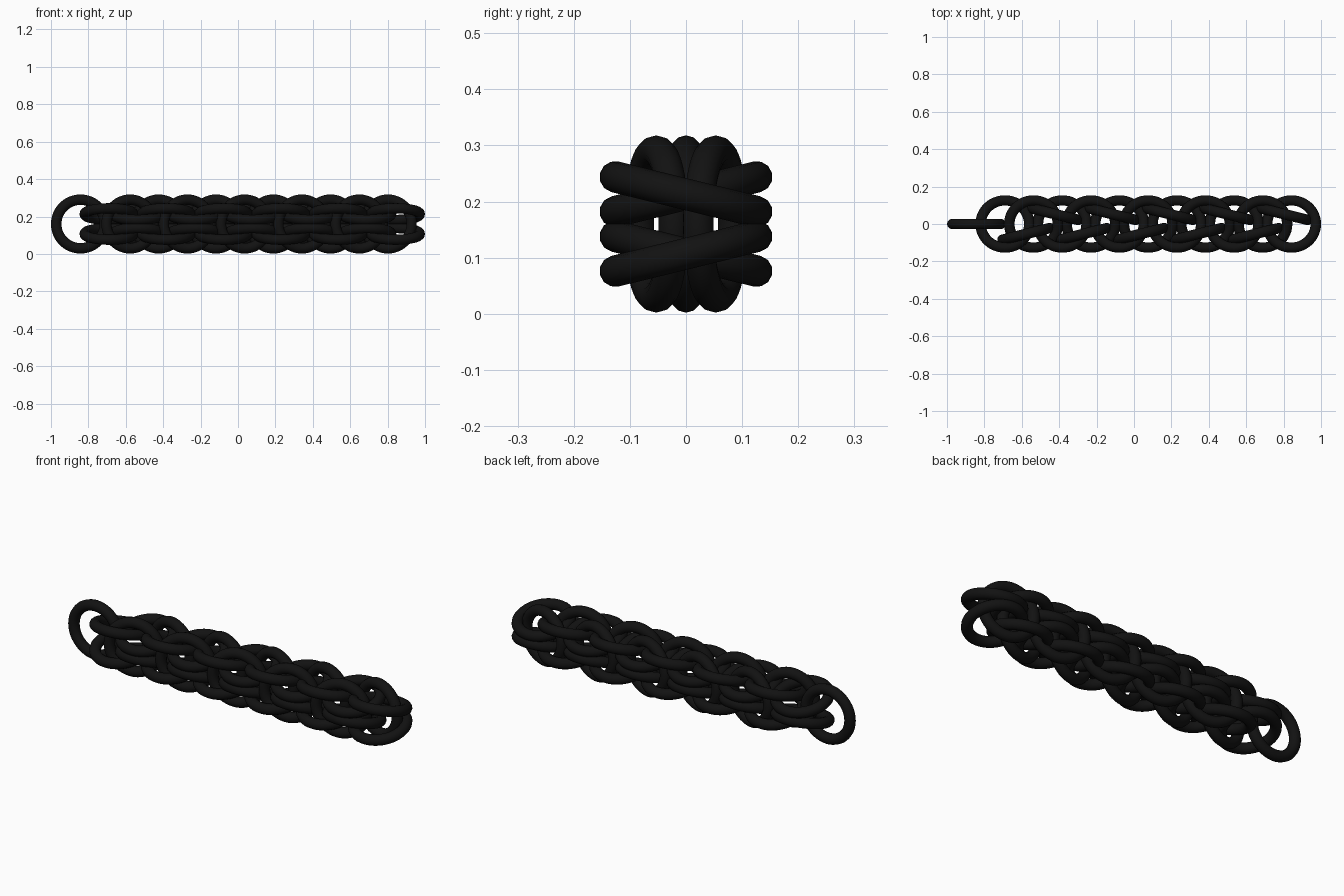
import bpy
from math import radians

if "Cube" in bpy.data.objects:
    bpy.data.objects.remove(bpy.data.objects["Cube"])

R, r = 0.13, 0.028      # ring radius, wire radius
PITCH = 0.1532          # spacing along the chain
MID = 0.16              # height of the chain axis
LEAN = radians(13.8)

black = bpy.data.materials.new("black_metal")
black.diffuse_color = (0.006, 0.006, 0.006, 1)
black.use_nodes = True
black.node_tree.nodes["Principled BSDF"].inputs["Base Color"].default_value = black.diffuse_color


def ring(name, loc, rot):
    bpy.ops.mesh.primitive_torus_add(location=loc, rotation=rot, major_radius=R, minor_radius=r,
                                     major_segments=48, minor_segments=12)
    ob = bpy.context.object
    ob.name = name
    ob.data.materials.append(black)
    bpy.ops.object.shade_smooth()


# single upright ring at the left end
ring("end_ring", (-0.842, 0, MID), (radians(90), 0, 0))

# flat rings: an upper and a lower chain, leaning alternately
for i in range(11):
    x = -0.69 + i * PITCH
    s = -1 if i % 2 == 0 else 1
    ring("upper_ring", (x, 0, MID + 0.053), (s * LEAN, 0, 0))
    ring("lower_ring", (x, 0, MID - 0.053), (-s * LEAN, 0, 0))

# upright rings alternating between the front and the back side
for k in range(10):
    s = 1 if k % 2 == 0 else -1
    ring("front_ring" if s > 0 else "back_ring",
         (-0.577 + k * PITCH, -s * 0.053, MID), (radians(90), 0, s * LEAN))
